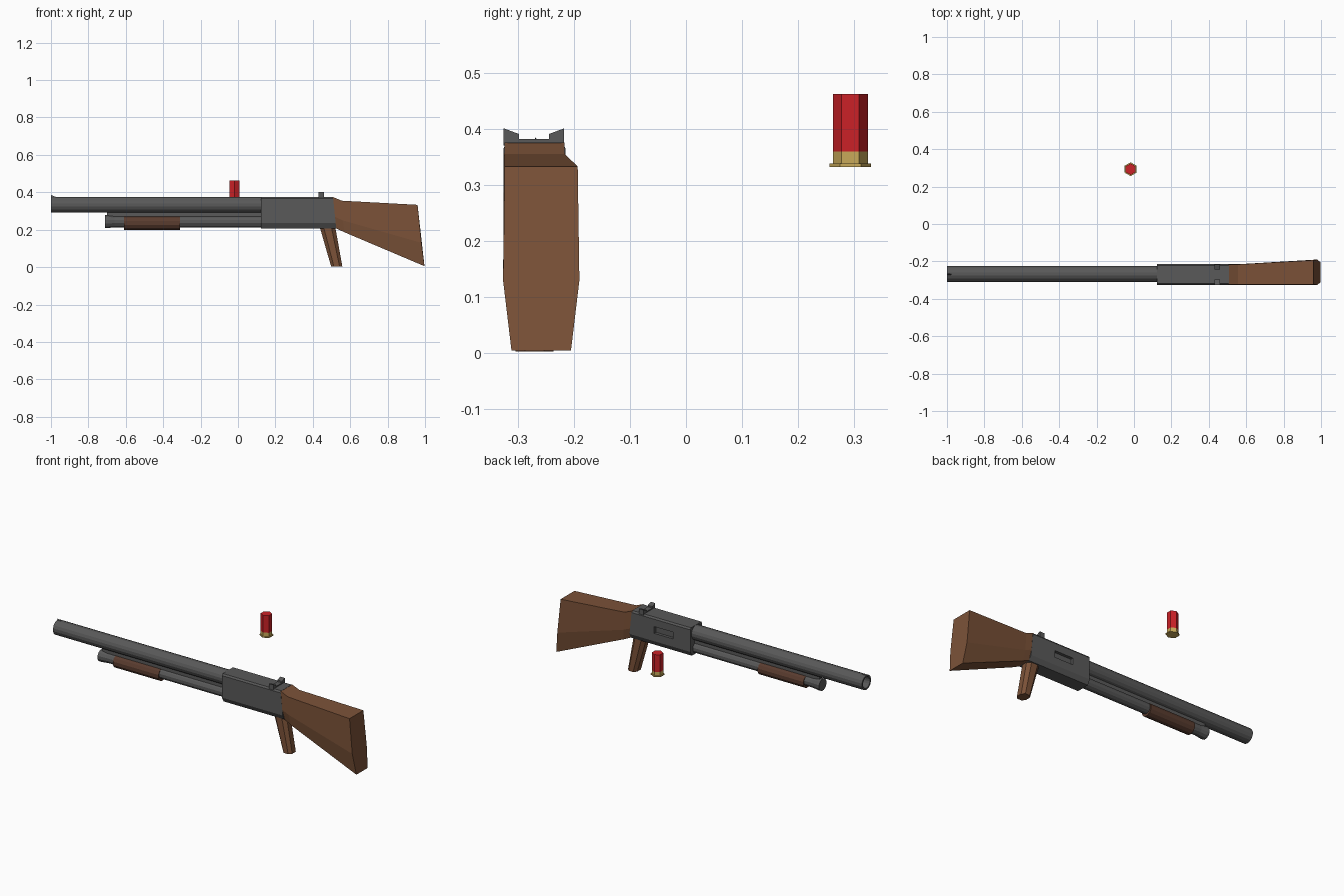
import bpy, bmesh, math
from mathutils import Vector

if "Cube" in bpy.data.objects:
    bpy.data.objects.remove(bpy.data.objects["Cube"])

YC = -0.268
def material(name, rgb):
    m = bpy.data.materials.new(name)
    m.diffuse_color = (*rgb, 1)
    m.use_nodes = True
    m.node_tree.nodes["Principled BSDF"].inputs["Base Color"].default_value = m.diffuse_color
    return m

WOOD = material("wood", (0.20, 0.085, 0.04))
DARK_WOOD = material("dark_wood", (0.10, 0.045, 0.028))
METAL = material("dark_metal", (0.10, 0.10, 0.10))
RED = material("red_plastic", (0.60, 0.015, 0.02))
BRASS = material("brass", (0.58, 0.40, 0.10))

def loft(name, rings, mat, closed=False):
    """Skin a list of equal-length rings; cap the ends unless closed into a loop."""
    bm = bmesh.new()
    vs = [[bm.verts.new(p) for p in r] for r in rings]
    n = len(rings[0])
    pairs = list(zip(vs, vs[1:])) + ([(vs[-1], vs[0])] if closed else [])
    for a, b in pairs:
        for i in range(n):
            j = (i + 1) % n
            bm.faces.new((a[i], a[j], b[j], b[i]))
    if not closed:
        bm.faces.new(vs[0])
        bm.faces.new(vs[-1])
    bmesh.ops.recalc_face_normals(bm, faces=bm.faces)
    me = bpy.data.meshes.new(name)
    bm.to_mesh(me)
    bm.free()
    ob = bpy.data.objects.new(name, me)
    bpy.context.collection.objects.link(ob)
    if mat:
        me.materials.append(mat)
    return ob

def x_ring(x, z, r, n, y=YC):
    return [(x, y + r * math.cos(2 * math.pi * (i + .5) / n),
             z + r * math.sin(2 * math.pi * (i + .5) / n)) for i in range(n)]

def box(name, x0, x1, y0, y1, z0, z1, mat):
    return loft(name, [[(x, y0, z0), (x, y1, z0), (x, y1, z1), (x, y0, z1)]
                       for x in (x0, x1)], mat)

# Hollow barrel
loft("barrel", [x_ring(-1, .333, .043, 16), x_ring(.14, .333, .043, 16),
                x_ring(.14, .333, .033, 16), x_ring(-1, .333, .033, 16)], METAL, closed=True)
# Front bead
loft("front_sight", [[(x, YC - .006, .372), (x, YC + .006, .372), (x, YC, z)]
                     for x, z in ((-1, .385), (-.975, .376))], METAL)

# Magazine tube with wider end cap, barrel rib and pump handle
loft("magazine_tube", [x_ring(-.70, .243, .031, 12), x_ring(.14, .243, .031, 12)], METAL)
loft("magazine_cap", [x_ring(-.712, .243, .036, 12), x_ring(-.70, .243, .036, 12),
                      x_ring(-.66, .243, .031, 12)], METAL)
box("barrel_rib", -.70, .14, YC - .012, YC + .012, .262, .298, METAL)
loft("pump_handle", [x_ring(-.61, .236, .038, 12), x_ring(-.31, .236, .038, 12)], DARK_WOOD)

# Receiver with slightly chamfered corners
half = [(.040, .207), (.055, .235), (.055, .366), (.048, .376)]
profile = [(-.27 + y, z) for y, z in half] + [(-.27 - y, z) for y, z in reversed(half)]
receiver = loft("receiver", [[(.122, y, z) for y, z in profile],
                             [(.508 + (.376 - z) * .1, y, z) for y, z in profile]], METAL)
# Recessed ejection port on the far side
cutter = box("port_cutter", .235, .36, -.232, -.19, .282, .322, METAL)
cutter.hide_render = True
cutter.hide_viewport = True
cut = receiver.modifiers.new("port", "BOOLEAN")
cut.operation = "DIFFERENCE"
cut.solver = "EXACT"
cut.object = cutter

# Rear notch sight
notch = [(-.054, .37), (.054, .37), (.054, .401), (.027, .391), (.027, .382),
         (-.027, .382), (-.027, .391), (-.054, .401)]
loft("rear_sight", [[(x, -.271 + y, z) for y, z in notch] for x in (.43, .46)], METAL)

# Shoulder stock: each section has top, middle and bottom (x, z, half width)
sections = [
    (-.270, [(.505, .376, .053), (.515, .270, .055), (.525, .207, .042)]),
    (-.270, [(.555, .355, .054), (.560, .250, .055), (.570, .186, .044)]),
    (-.258, [(.960, .333, .065), (.980, .130, .068), (.997, .005, .053)]),
]
loft("stock", [[(x, yc + w, z) for x, z, w in pts] + [(x, yc - w, z) for x, z, w in reversed(pts)]
               for yc, pts in sections], WOOD)

# Raked pistol grip with eight-sided section
def grip_ring(x, z, hx, hy):
    corners = [(1, .5), (.5, 1), (-.5, 1), (-1, .5), (-1, -.5), (-.5, -1), (.5, -1), (1, -.5)]
    return [(x + a * hx, -.27 + b * hy, z) for a, b in corners]
loft("pistol_grip", [grip_ring(.476, .225, .042, .034), grip_ring(.528, 0.003, .030, .034)], WOOD)

# Loose shell: hexagonal red case, brass base and rim
def shell_part(name, z0, z1, r, mat):
    loft(name, [[(-.018 + r * math.sin(math.pi / 3 * i), .293 + r * math.cos(math.pi / 3 * i), z)
                 for i in range(6)] for z in (z0, z1)], mat)
shell_part("shell_case", .360, .462, .031, RED)
shell_part("shell_base", .338, .360, .031, BRASS)
shell_part("shell_rim", .332, .338, .037, BRASS)
